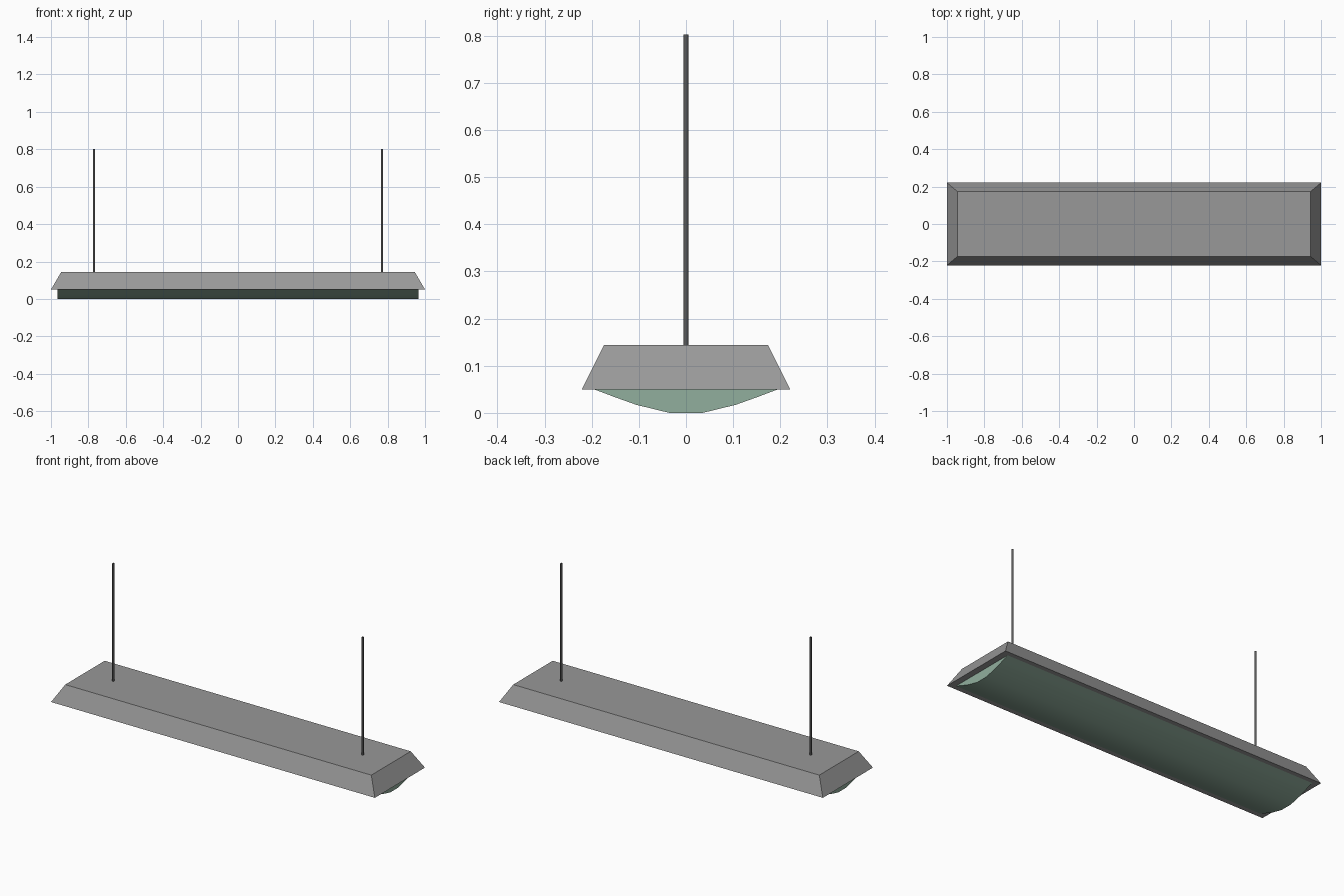
import bpy, bmesh, math

if "Cube" in bpy.data.objects:
    bpy.data.objects.remove(bpy.data.objects["Cube"])


def add_object(name, bm):
    bmesh.ops.recalc_face_normals(bm, faces=bm.faces)
    mesh = bpy.data.meshes.new(name)
    bm.to_mesh(mesh)
    bm.free()
    obj = bpy.data.objects.new(name, mesh)
    bpy.context.collection.objects.link(obj)
    return obj


def smooth(obj, degrees):
    bpy.ops.object.select_all(action='DESELECT')
    obj.select_set(True)
    bpy.context.view_layer.objects.active = obj
    bpy.ops.object.shade_smooth_by_angle(angle=math.radians(degrees))


def material(name, r, g, b):
    mat = bpy.data.materials.new(name)
    mat.diffuse_color = (r, g, b, 1)
    mat.use_nodes = True
    mat.node_tree.nodes["Principled BSDF"].inputs["Base Color"].default_value = mat.diffuse_color
    return mat


BASE_Z, TOP_Z, ROD_TOP = 0.05, 0.144, 0.802
housing_mat = material("mid_grey", 0.316, 0.316, 0.316)
diffuser_mat = material("muted_green", 0.286, 0.427, 0.34)
rod_mat = material("dark_grey", 0.1, 0.1, 0.1)

# Housing: box tapering towards the top
bm = bmesh.new()
bmesh.ops.create_cube(bm, size=2)
for v in bm.verts:
    top = v.co.z > 0
    v.co.x *= 0.945 if top else 1.0
    v.co.y *= 0.174 if top else 0.221
    v.co.z = TOP_Z if top else BASE_Z
add_object("housing", bm).data.materials.append(housing_mat)

# Diffuser: shallow curved profile extruded along the lamp
half = [(0.195, BASE_Z), (0.15, 0.033), (0.105, 0.017), (0.035, 0.0)]
profile = half + [(-y, z) for y, z in reversed(half)]
bm = bmesh.new()
face = bm.faces.new([bm.verts.new((-0.965, y, z)) for y, z in profile])
ext = bmesh.ops.extrude_face_region(bm, geom=[face], use_keep_orig=True)
for v in ext["geom"]:
    if isinstance(v, bmesh.types.BMVert):
        v.co.x = 0.965
diffuser = add_object("diffuser", bm)
smooth(diffuser, 30)
diffuser.data.materials.append(diffuser_mat)

# Two suspension rods, open at the ends
for side, x in (("left", -0.77), ("right", 0.77)):
    bpy.ops.mesh.primitive_cylinder_add(
        vertices=8, radius=0.0055, depth=ROD_TOP - TOP_Z, end_fill_type='NOTHING',
        location=(x, 0, (ROD_TOP + TOP_Z) / 2))
    rod = bpy.context.object
    rod.name = side + "_suspension_rod"
    smooth(rod, 50)
    rod.data.materials.append(rod_mat)
